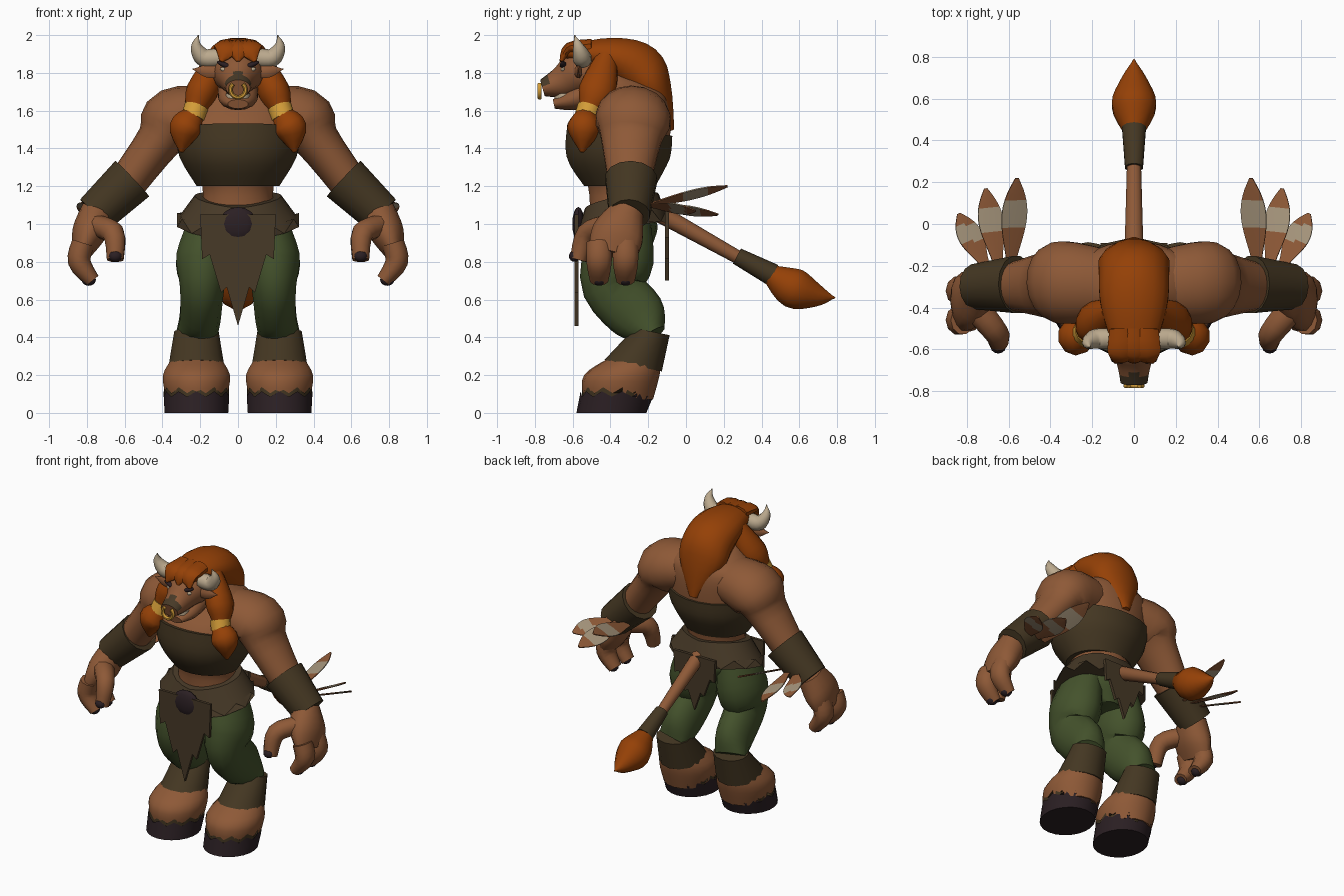
import bpy, bmesh, math
from mathutils import Vector, Matrix

cube = bpy.data.objects.get("Cube")
if cube:
    bpy.data.objects.remove(cube, do_unlink=True)


def material(name, red, green, blue):
    m = bpy.data.materials.new(name)
    m.use_nodes = True
    m.diffuse_color = (red, green, blue, 1)
    m.node_tree.nodes["Principled BSDF"].inputs["Base Color"].default_value = m.diffuse_color
    return m


SKIN = material("tan skin", .27, .1, .038)
HAIR = material("orange hair", .3, .052, .002)
LEATHER = material("dark leather", .058, .038, .016)
CLOTH = material("skirt brown", .063, .041, .02)
GREEN = material("green trousers", .058, .085, .025)
HOOF = material("black hoof", .024, .014, .017)
CREAM = material("cream horn", .5, .4, .27)
GOLD = material("gold", .66, .34, .04)
PLUME = material("pale feather", .38, .3, .2)
X, Y, Z = Matrix.Identity(3)


def finish(name, bm, mats, mirror=False, rule=None):
    """Turn a bmesh into an object, with an optional twin on the other side."""
    bmesh.ops.recalc_face_normals(bm, faces=bm.faces)
    if rule:
        for face in bm.faces:
            face.material_index = rule(face.calc_center_median())
    for side in (("left_", "right_") if mirror else ("",)):
        if side == "right_":
            bmesh.ops.scale(bm, vec=(-1, 1, 1), verts=bm.verts)
            bmesh.ops.reverse_faces(bm, faces=bm.faces)
        mesh = bpy.data.meshes.new(side + name)
        bm.to_mesh(mesh)
        for m in mats:
            mesh.materials.append(m)
        mesh.shade_smooth()
        mesh.set_sharp_from_angle(angle=math.radians(45))
        bpy.context.collection.objects.link(bpy.data.objects.new(side + name, mesh))
    bm.free()


# Oval cross-sections: anywhere, on the middle plane, or on the lower leg
def at(x, y, z, wide, deep=None):
    return (x, y, z, wide, deep or wide)


def mid(y, z, wide, deep=None):
    return at(0, y, z, wide, deep)


def foot(y, z, wide, deep):
    return at(.22, y, z, wide, deep)


def spline(sections, steps):
    """Catmull-Rom refinement of the cross-section list."""
    padded = [sections[0], *sections, sections[-1]]
    out = []
    for quad in zip(padded, padded[1:], padded[2:], padded[3:]):
        for s in range(steps):
            t = s / steps
            out.append([b + t * ((c - a) + t * (2 * a - 5 * b + 4 * c - d + t * (3 * (b - c) + d - a))) / 2
                        for a, b, c, d in zip(*quad)])
    return out + [sections[-1]]


def loft(name, sections, *mats, ref=X, axis=None, sides=14, steps=4, jag=0, warp=None,
         mirror=False, rule=None):
    """Skin oval sections; the width runs along ref, the depth across it."""
    sections = spline(sections, steps)
    centres = [Vector(s[:3]) for s in sections]
    last = len(sections) - 1
    bm, rings = bmesh.new(), []
    for i, (*_, wide, deep) in enumerate(sections):
        along = axis or (centres[min(i + 1, last)] - centres[max(i - 1, 0)]).normalized()
        u = (ref - along * ref.dot(along)).normalized()
        v = along.cross(u)
        ring = []
        for k in range(sides):
            a = math.tau * (k + .5) / sides
            p = centres[i] + u * max(wide, .003) * math.cos(a) + v * max(deep, .003) * math.sin(a)
            if i == last:
                p += Z * jag * (-1) ** k
            ring.append(bm.verts.new(warp(p) if warp else p))
        rings.append(ring)
    for low, high in zip(rings, rings[1:]):
        for k in range(sides):
            n = (k + 1) % sides
            bm.faces.new((low[k], low[n], high[n], high[k]))
    bm.faces.new(rings[0])
    bm.faces.new(rings[-1])
    finish(name, bm, mats, mirror, rule)


def blob(name, centre, size, mat, mirror=False, tilt=0):
    bm = bmesh.new()
    place = Matrix.Translation(centre) @ Matrix.Rotation(tilt, 4, 'Y') @ Matrix.Diagonal((*size, 1))
    bmesh.ops.create_uvsphere(bm, u_segments=12, v_segments=8, radius=1, matrix=place)
    finish(name, bm, [mat], mirror)


def flap(name, width, top, tip, y):
    """Ragged hanging cloth that narrows to a point in notches."""
    edge = [(width * w, top + (tip - top) * drop) for w, drop in
            ((1, 0), (.95, .4), (.75, .36), (.45, .7), (.3, .65))]
    outline = edge + [(0, tip)] + [(-x, z) for x, z in reversed(edge)]
    bm = bmesh.new()
    face = bm.faces.new([bm.verts.new((x, y, z)) for x, z in outline])
    new = bmesh.ops.extrude_face_region(bm, geom=[face])["geom"]
    bmesh.ops.translate(bm, vec=Y * .02, verts=[g for g in new if isinstance(g, bmesh.types.BMVert)])
    finish(name, bm, [CLOTH])


# Torso and chest wrap
loft("torso", [mid(-.34, 1, .21, .17), mid(-.34, 1.2, .19, .18), mid(-.35, 1.35, .3, .25),
               mid(-.35, 1.5, .33, .27), mid(-.3, 1.65, .32, .21), mid(-.31, 1.73, .2, .17),
               mid(-.4, 1.8, .1)], SKIN, axis=Z, sides=24)
loft("chest_wrap", [mid(-.35, 1.2, .22, .19), mid(-.36, 1.35, .31, .275), mid(-.35, 1.5, .34, .28)],
     LEATHER, axis=Z, sides=24, warp=lambda p: p - Z * max(0, p.z - 1.3) * (.35 + p.y) * .6)

# Arms and bracers
loft("arm", [at(.1, -.3, 1.59, .17, .14), at(.34, -.28, 1.55, .2, .17), at(.42, -.29, 1.44, .16, .12),
             at(.6, -.3, 1.2, .11, .1)], SKIN, ref=Y, sides=18, mirror=True)
loft("bracer", [at(.56, -.29, 1.24, .14, .13), at(.76, -.3, 1.05, .11)], LEATHER, ref=Y, steps=1, mirror=True)

# Hands: palm, two fingers and a thumb with dark nails
loft("palm", [at(.74, -.31, 1.07, .09), at(.79, -.36, .95, .14, .09), at(.83, -.39, .84, .13, .05)],
     SKIN, ref=Y, mirror=True)
for label, y in (("front", -.46), ("rear", -.32)):
    loft(label + "_finger", [at(.82, y, .9, .07, .06), at(.84, y, .8, .07, .06), at(.77, y, .7, .05, .04)],
         SKIN, ref=Y, sides=10, mirror=True)
    blob(label + "_nail", (.79, y, .705), (.038, .036, .032), HOOF, True)
loft("thumb", [at(.76, -.4, .99, .06, .07), at(.66, -.52, .95, .06), at(.65, -.57, .81, .045)],
     SKIN, ref=X + Y, sides=10, mirror=True)
blob("thumb_nail", (.65, -.59, .83), (.036, .03, .03), HOOF, True)

# Banded feathers fanned behind the bracers
for i, tip in enumerate(((.56, .22, 1.2), (.71, .17, 1.05), (.84, .05, 1.07))):
    base = Vector((.59 + .06 * i, -.2, 1.1))
    vane = [at(*base.lerp(Vector(tip), t / 8), .075 * math.sin(math.pi * (t / 8) ** 1.4 * .85 + .35), .006)
            for t in range(9)]
    loft("feather_" + "abc"[i], vane, SKIN, PLUME, ref=X + Z * .4, sides=6, steps=2, mirror=True,
         rule=lambda c: int(.46 < (c.y - base.y) / (tip[1] - base.y) < .77))

# Trousers
loft("trouser_seat", [mid(-.34, 1.06, .2, .16), mid(-.34, .98, .25, .19), mid(-.34, .86, .1, .15)],
     GREEN, axis=Z, sides=18)
loft("trouser_leg", [at(.14, -.34, 1.04, .11, .15), at(.18, -.36, .82, .15, .19), at(.19, -.39, .67, .12, .16),
                     at(.2, -.25, .51, .11, .15), at(.22, -.18, .41, .11, .08)], GREEN, mirror=True)

# Greaves, fetlocks, fringes and hooves
loft("greave", [foot(-.18, .43, .12, .095), foot(-.28, .25, .15, .155)], LEATHER, mirror=True,
     axis=Vector((0, -.2, -1)).normalized())
loft("fetlock", [foot(-.26, .3, .12, .13), foot(-.34, .2, .18, .2), foot(-.36, .07, .16, .185)],
     SKIN, axis=Z, sides=18, mirror=True)
loft("hoof_fringe", [foot(-.37, .06, .16, .18), foot(-.36, .12, .174, .19)], LEATHER, axis=Z,
     sides=22, steps=1, jag=.016, mirror=True)
loft("hoof", [foot(-.395, 0, .17, .185), foot(-.366, .1, .175, .192)], HOOF, axis=Z,
     sides=22, steps=1, jag=.014, mirror=True)

# Ragged skirt, flaps and buckle
loft("skirt", [mid(-.34, 1.14, .23, .195), mid(-.34, 1, .325, .245)], CLOTH, axis=Z, sides=22, jag=.03,
     warp=lambda p: p + Z * (p.y * .2 + abs(p.x) * .12 + .05))
flap("front_flap", .2, 1.05, .46, -.59)
flap("rear_flap", .16, 1.08, .7, -.11)
blob("buckle", (0, -.57, 1), (.1, .032, .09), HOOF)

# Tail
loft("tail", [mid(-.22, 1.1, .05), mid(.3, .81, .035)], SKIN, sides=10)
loft("tail_wrap", [mid(.27, .83, .045), mid(.46, .73, .06)], LEATHER, sides=10, steps=1)
loft("tail_tuft", [mid(.44, .74, .05), mid(.57, .66, .11), mid(.7, .62, .06), mid(.79, .61, 0)], HAIR, sides=12)

# Head with dark nose, jaw and teeth
loft("head", [mid(-.4, 1.8, .12), mid(-.55, 1.8, .135, .12), mid(-.66, 1.75, .085), mid(-.76, 1.72, .065, .045)],
     SKIN, CLOTH, sides=18, rule=lambda c: int(c.y < -.72 and c.z > 1.73))
loft("jaw", [mid(-.48, 1.71, .11, .09), mid(-.6, 1.66, .1, .06), mid(-.7, 1.635, .055, .025)], SKIN)
loft("teeth", [mid(-.63, 1.64, .07), mid(-.63, 1.69, .065)], CREAM, axis=Z, steps=1)
blob("eye", (.066, -.65, 1.815), (.03, .013, .013), CREAM, True, -.3)
blob("pupil", (.06, -.663, 1.815), (.01, .005, .01), HOOF, True)
blob("eyebrow", (.066, -.65, 1.84), (.05, .018, .014), HOOF, True, -.4)
loft("ear", [at(.1, -.57, 1.8, .03, .02), at(.17, -.57, 1.81, .035, .02), at(.24, -.57, 1.82, 0)],
     SKIN, ref=Z, sides=8, mirror=True)
loft("horn", [at(.1, -.55, 1.88, .05), at(.18, -.55, 1.88, .05), at(.22, -.57, 1.94, .03), at(.21, -.59, 2, 0)],
     CREAM, ref=Y, sides=10, mirror=True)

# Nose ring, open at the nostrils
arc = [math.radians(130 + 28 * k) for k in range(11)]
loft("nose_ring", [at(.04 * math.cos(a), -.775, 1.71 + .04 * math.sin(a), .012) for a in arc],
     GOLD, ref=Y, sides=8, steps=2)

# Mane, fringe and bound side locks
loft("mane", [mid(-.63, 1.91, .09, .04), mid(-.4, 1.89, .16, .1), mid(-.25, 1.82, .17, .14),
              mid(-.17, 1.7, .16, .1), mid(-.09, 1.49, .03)], HAIR, sides=16)
for label, x in (("right", -.06), ("middle", 0), ("left", .06)):
    loft(label + "_fringe", [at(x, -.5, 1.94, .06, .04), at(x, -.62, 1.93, .07, .03),
                             at(x * 1.5, -.66, 1.86, .01)], HAIR, sides=10)
loft("side_lock", [at(.1, -.42, 1.88, .06), at(.19, -.47, 1.7, .085, .1), at(.23, -.52, 1.6, .05)], HAIR, mirror=True)
loft("lock_band", [at(.22, -.51, 1.62, .065), at(.24, -.53, 1.56, .063)], GOLD, steps=1, mirror=True)
loft("lock_tuft", [at(.23, -.53, 1.58, .055), at(.28, -.54, 1.5, .09), at(.3, -.55, 1.38, .01)],
     HAIR, sides=10, mirror=True)
